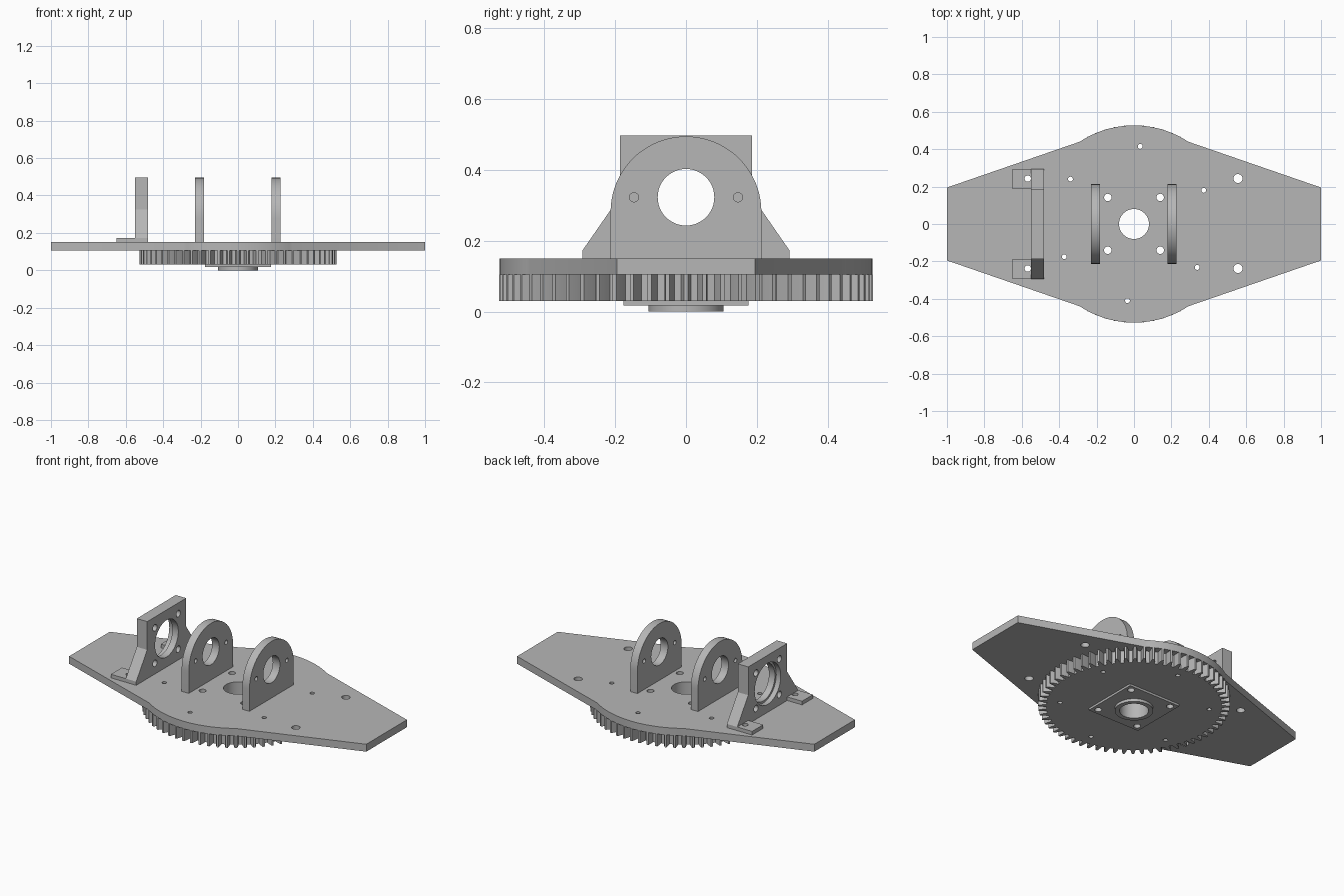
import bpy, bmesh
from math import sin, cos, pi, atan2
from mathutils import Matrix

if "Cube" in bpy.data.objects:
    bpy.data.objects.remove(bpy.data.objects["Cube"], do_unlink=True)

grey = bpy.data.materials.new("plain grey")
grey.use_nodes = True
grey.diffuse_color = (0.47, 0.47, 0.47, 1)
grey.node_tree.nodes["Principled BSDF"].inputs["Base Color"].default_value = grey.diffuse_color


def arc(cx, cy, r, a0, a1, n):
    return [(cx + r * cos(a0 + (a1 - a0) * i / n), cy + r * sin(a0 + (a1 - a0) * i / n))
            for i in range(n + 1)]


def hole(cx, cy, r):
    return arc(cx, cy, r, 0, 2 * pi, 48 if r > 0.05 else 24)[:-1]


def slab(name, outline, holes, lo, hi, upright=False):
    """Extrude an outline with holes from lo to hi, along z or (upright) along x."""
    curve = bpy.data.curves.new(name, "CURVE")
    curve.dimensions = "2D"
    curve.fill_mode = "BOTH"
    curve.extrude = (hi - lo) / 2
    for loop in [outline] + holes:
        spline = curve.splines.new("POLY")
        spline.points.add(len(loop) - 1)
        for point, (u, v) in zip(spline.points, loop):
            point.co = (u, v, 0, 1)
        spline.use_cyclic_u = True
    obj = bpy.data.objects.new(name, curve)
    bpy.context.collection.objects.link(obj)
    bpy.ops.object.select_all(action="DESELECT")
    obj.select_set(True)
    bpy.context.view_layer.objects.active = obj
    bpy.ops.object.convert(target="MESH")
    obj = bpy.context.object
    mesh = obj.data
    mesh.transform(Matrix.Translation((0, 0, (lo + hi) / 2)))
    if upright:
        mesh.transform(Matrix(((0, 0, 1, 0), (1, 0, 0, 0), (0, 1, 0, 0), (0, 0, 0, 1))))
    bm = bmesh.new()
    bm.from_mesh(mesh)
    bmesh.ops.remove_doubles(bm, verts=bm.verts, dist=1e-5)
    bmesh.ops.recalc_face_normals(bm, faces=bm.faces)
    bm.to_mesh(mesh)
    bm.free()
    mesh.materials.clear()
    mesh.materials.append(grey)
    bpy.ops.object.shade_smooth_by_angle(angle=0.5)
    return obj


def rect(x0, x1, y0, y1):
    return [(x0, y0), (x1, y0), (x1, y1), (x0, y1)]


# Shared holes
bore = hole(0, 0, 0.08)
bolts = [hole(x, y, 0.02) for x in (-0.14, 0.14) for y in (-0.14, 0.142)]
pins = [hole(x, y, 0.013) for x, y in ((0.033, 0.415), (-0.34, 0.24), (0.373, 0.18),
                                       (-0.373, -0.175), (0.338, -0.232), (-0.035, -0.41))]
mounts = [hole(x, y, 0.024) for x in (-0.563, 0.556) for y in (-0.238, 0.243)]

# Base plate: tapered wings around a round middle
a = atan2(0.44, 0.29)
plate = ([(1, -0.195), (1, 0.195)] + arc(0, 0, 0.527, a, pi - a, 32)
         + [(-1, 0.195), (-1, -0.195)] + arc(0, 0, 0.527, pi + a, 2 * pi - a, 32))
slab("base_plate", plate, [bore] + bolts + pins + mounts, 0.105, 0.15)

# Gear under the plate
teeth = 64
gear = []
for i in range(teeth):
    for frac, r in ((-0.3, 0.482), (-0.22, 0.505), (-0.11, 0.528),
                    (0.11, 0.528), (0.22, 0.505), (0.3, 0.482)):
        t = 2 * pi * (i + frac) / teeth
        gear.append((r * cos(t), r * sin(t)))
slab("gear", gear, [bore] + bolts + pins, 0.03, 0.105)

# Square flange and hub ring
slab("square_flange", rect(-0.177, 0.177, -0.177, 0.177), [bore] + bolts, 0.017, 0.03)
slab("hub_ring", hole(0, 0, 0.106), [bore], 0, 0.017)

# Two arched bearing brackets
axis = 0.323
arch = [(-0.213, 0.15), (0.213, 0.15)] + arc(0, 0.282, 0.213, 0, pi, 40)
arch_holes = [hole(0, axis, 0.08), hole(-0.147, axis, 0.013), hole(0.147, axis, 0.013)]
for name, x in (("right_bracket", -0.23), ("left_bracket", 0.178)):
    slab(name, arch, arch_holes, x, x + 0.048, upright=True)

# Motor mount: stepped bore, flared feet
mount = [(-0.293, 0.15), (0.293, 0.15), (0.293, 0.172), (0.187, 0.325),
         (0.187, 0.497), (-0.187, 0.497), (-0.187, 0.325), (-0.293, 0.172)]
screws = [hole(y, axis + z, 0.02) for y in (-0.112, 0.112) for z in (-0.108, 0.108)]
slab("motor_mount_outer", mount, [hole(0, axis, 0.125)] + screws, -0.55, -0.52, upright=True)
slab("motor_mount_inner", mount, [hole(0, axis, 0.112)] + screws, -0.52, -0.48, upright=True)

# Foot tabs with screw holes
for name, y0, y1, c in (("front_foot", -0.293, -0.187, -0.238), ("back_foot", 0.187, 0.293, 0.243)):
    slab(name, rect(-0.65, -0.55, y0, y1), [hole(-0.568, c, 0.017)], 0.15, 0.172)
